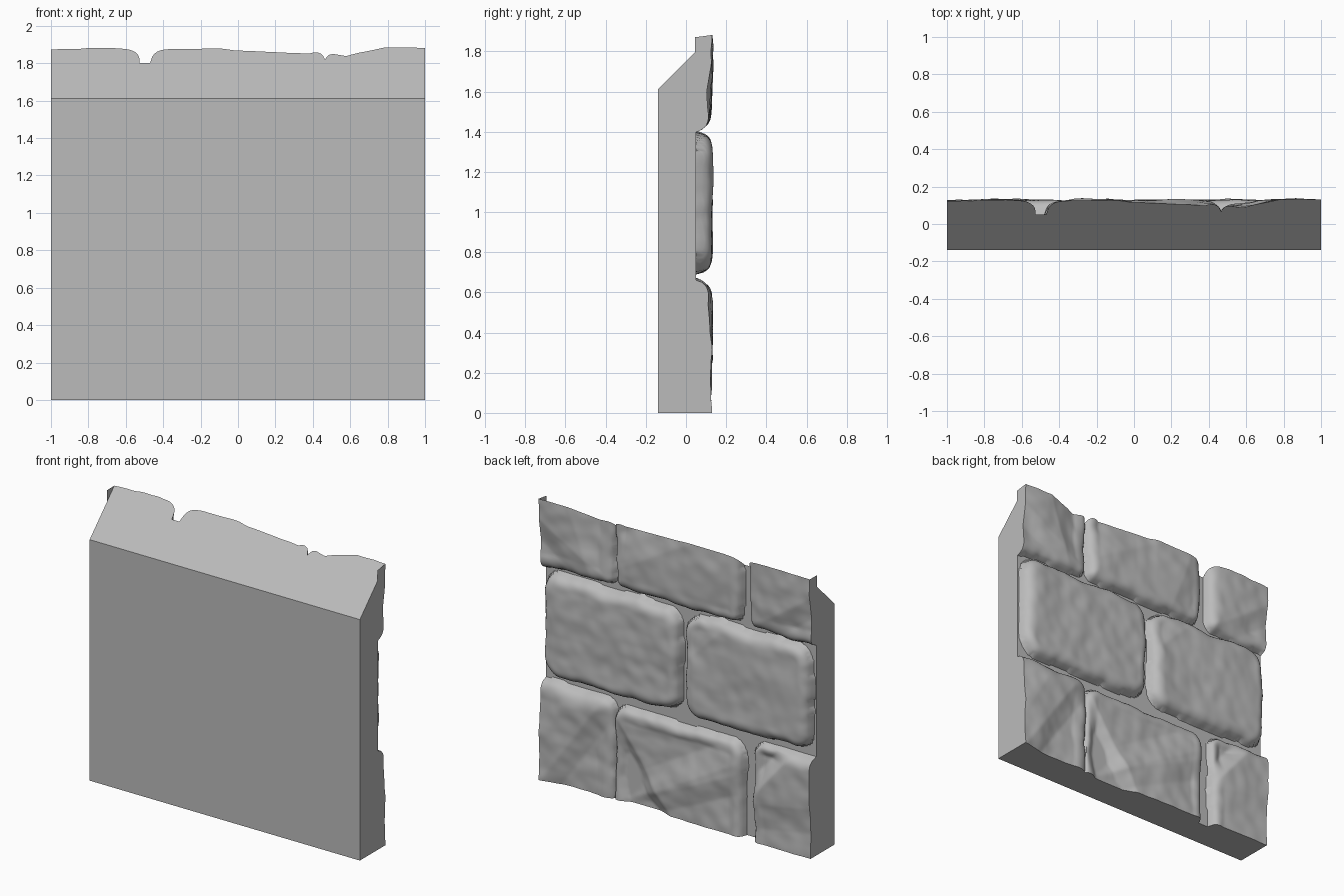
import bpy, bmesh, math
from mathutils import Vector, noise

if "Cube" in bpy.data.objects:
    bpy.data.objects.remove(bpy.data.objects["Cube"], do_unlink=True)

FRONT, MORTAR, BASE = -0.14, 0.05, 0.045
SLOPE = 1.752          # the bevelled top follows z = SLOPE + y
STEP = 0.0125

grey = bpy.data.materials.new("stone_grey")
grey.use_nodes = True
grey.diffuse_color = (0.5, 0.5, 0.5, 1)
grey.node_tree.nodes["Principled BSDF"].inputs["Base Color"].default_value = (0.5, 0.5, 0.5, 1)


def finish(name, bm):
    mesh = bpy.data.meshes.new(name)
    bm.to_mesh(mesh)
    bm.free()
    mesh.materials.append(grey)
    ob = bpy.data.objects.new(name, mesh)
    bpy.context.collection.objects.link(ob)
    return ob


# Slab: side profile swept along x
def slab():
    bm = bmesh.new()
    profile = [(FRONT, 0), (MORTAR, 0), (MORTAR, SLOPE + MORTAR), (FRONT, SLOPE + FRONT)]
    face = bm.faces.new([bm.verts.new((-1, y, z)) for y, z in profile])
    side = bmesh.ops.extrude_face_region(bm, geom=[face])["geom"]
    bmesh.ops.translate(bm, vec=(2, 0, 0), verts=[v for v in side if isinstance(v, bmesh.types.BMVert)])
    bmesh.ops.recalc_face_normals(bm, faces=bm.faces)
    finish("wall_slab", bm)


# Signed distance inside a rounded rectangle (positive inside)
def inside(x, z, box, r):
    x0, x1, z0, z1 = box
    dx = abs(x - (x0 + x1) / 2) - (x1 - x0) / 2 + r
    dz = abs(z - (z0 + z1) / 2) - (z1 - z0) / 2 + r
    return r - math.hypot(max(dx, 0), max(dz, 0)) - min(max(dx, dz), 0)


# Stone relief: rounded edge, soft lumps and chiselled facets
def relief(x, z, box, corner, edge, facets, seed):
    p = Vector((x, seed * 7.3, z))
    warp = 0.018 * noise.noise(p * 5) + 0.006 * noise.noise(p * 14)
    e = inside(x, z, box, corner) + warp
    if e < 0:
        return MORTAR + e
    t = min(e / edge, 1)
    h = 0.077 * math.sqrt(1 - (1 - t) ** 2.5)
    h += t * (0.011 * noise.noise(p * 4) + 0.006 * noise.noise(p * 11))
    for px, pz, angle, slope, depth in facets:
        a = math.radians(angle)
        d = (x - px) * math.cos(a) + (z - pz) * math.sin(a)
        h -= t * min(max(d, 0) * slope, depth)
    return MORTAR + max(h, min(e, 0.012))


def stone(name, box, corner, edge, facets, seed):
    bm = bmesh.new()
    x0, x1, z0, z1 = box
    pad = 0.05
    nx = round((x1 - x0 + 2 * pad) / STEP)
    nz = round((z1 - z0 + 2 * pad) / STEP)
    rows = []
    for j in range(nz + 1):
        z = z0 - pad + j * STEP
        rows.append([])
        for i in range(nx + 1):
            x = x0 - pad + i * STEP
            y = max(relief(x, z, box, corner, edge, facets, seed), BASE)
            rows[-1].append(bm.verts.new((x, y, z)))
    for a, b in zip(rows, rows[1:]):
        for i in range(nx):
            quad = (a[i], b[i], b[i + 1], a[i + 1])
            if max(v.co.y for v in quad) > BASE:
                bm.faces.new(quad)
    # Trim at the wall sides, foot and sloping top
    for co, no in (((1, 0, 0), (1, 0, 0)), ((-1, 0, 0), (-1, 0, 0)),
                   ((0, 0, 0), (0, 0, -1)), ((0, 0, SLOPE), (0, -1, 1))):
        bmesh.ops.bisect_plane(bm, geom=bm.verts[:] + bm.edges[:] + bm.faces[:], dist=1e-6,
                               plane_co=co, plane_no=no, clear_outer=True)
    bmesh.ops.delete(bm, geom=[v for v in bm.verts if not v.link_faces], context="VERTS")
    # Close the trimmed edges back to the slab
    rim = [e for e in bm.edges if e.is_boundary]
    new = bmesh.ops.extrude_edge_only(bm, edges=rim)["geom"]
    for v in (g for g in new if isinstance(g, bmesh.types.BMVert)):
        if abs(v.co.z - SLOPE - v.co.y) < 1e-4:
            v.co.z = SLOPE + BASE
        v.co.y = BASE
    bmesh.ops.remove_doubles(bm, verts=bm.verts, dist=1e-5)
    bmesh.ops.recalc_face_normals(bm, faces=bm.faces)
    ob = finish(name, bm)
    # Trimmed pieces must face outward
    if sum(f.normal.y * f.area for f in ob.data.polygons) < 0:
        ob.data.flip_normals()
    bpy.ops.object.select_all(action="DESELECT")
    ob.select_set(True)
    bpy.context.view_layer.objects.active = ob
    bpy.ops.object.shade_smooth_by_angle(angle=math.radians(50))


slab()

# name, (x0, x1, z0, z1), corner radius, edge width, facets (x, z, direction, slope, depth)
STONES = [
    ("top_left_stone", (0.47, 1.2, 1.42, 2.1), 0.06, 0.1,
     [(0.72, 1.7, 160, 0.22, 0.05), (0.75, 1.6, 300, 0.15, 0.02)]),
    ("top_middle_stone", (-0.47, 0.46, 1.42, 2.1), 0.06, 0.08,
     [(0.1, 1.75, 60, 0.15, 0.03), (-0.25, 1.55, 200, 0.15, 0.02)]),
    ("top_right_stone", (-1.2, -0.53, 1.41, 2.1), 0.06, 0.1,
     [(-0.8, 1.6, 235, 0.25, 0.03)]),
    ("middle_left_stone", (-0.02, 0.985, 0.7, 1.39), 0.12, 0.08, []),
    ("middle_right_stone", (-0.985, -0.06, 0.7, 1.39), 0.12, 0.08,
     [(-0.2, 1.2, 45, 0.2, 0.03)]),
    ("bottom_left_stone", (0.46, 1.2, -0.2, 0.66), 0.1, 0.12,
     [(0.78, 0.3, 215, 0.3, 0.035), (0.9, 0.4, 30, 0.1, 0.02)]),
    ("bottom_middle_stone", (-0.49, 0.47, -0.2, 0.63), 0.1, 0.09,
     [(0.26, 0.3, 325, 0.5, 0.05), (-0.1, 0.25, 245, 0.2, 0.025), (-0.3, 0.4, 60, 0.2, 0.03)]),
    ("bottom_right_stone", (-1.2, -0.56, -0.2, 0.66), 0.08, 0.08,
     [(-0.67, 0.42, 40, 0.7, 0.06), (-0.8, 0.3, 260, 0.12, 0.02)]),
]
for seed, spec in enumerate(STONES, 1):
    stone(*spec, seed)
